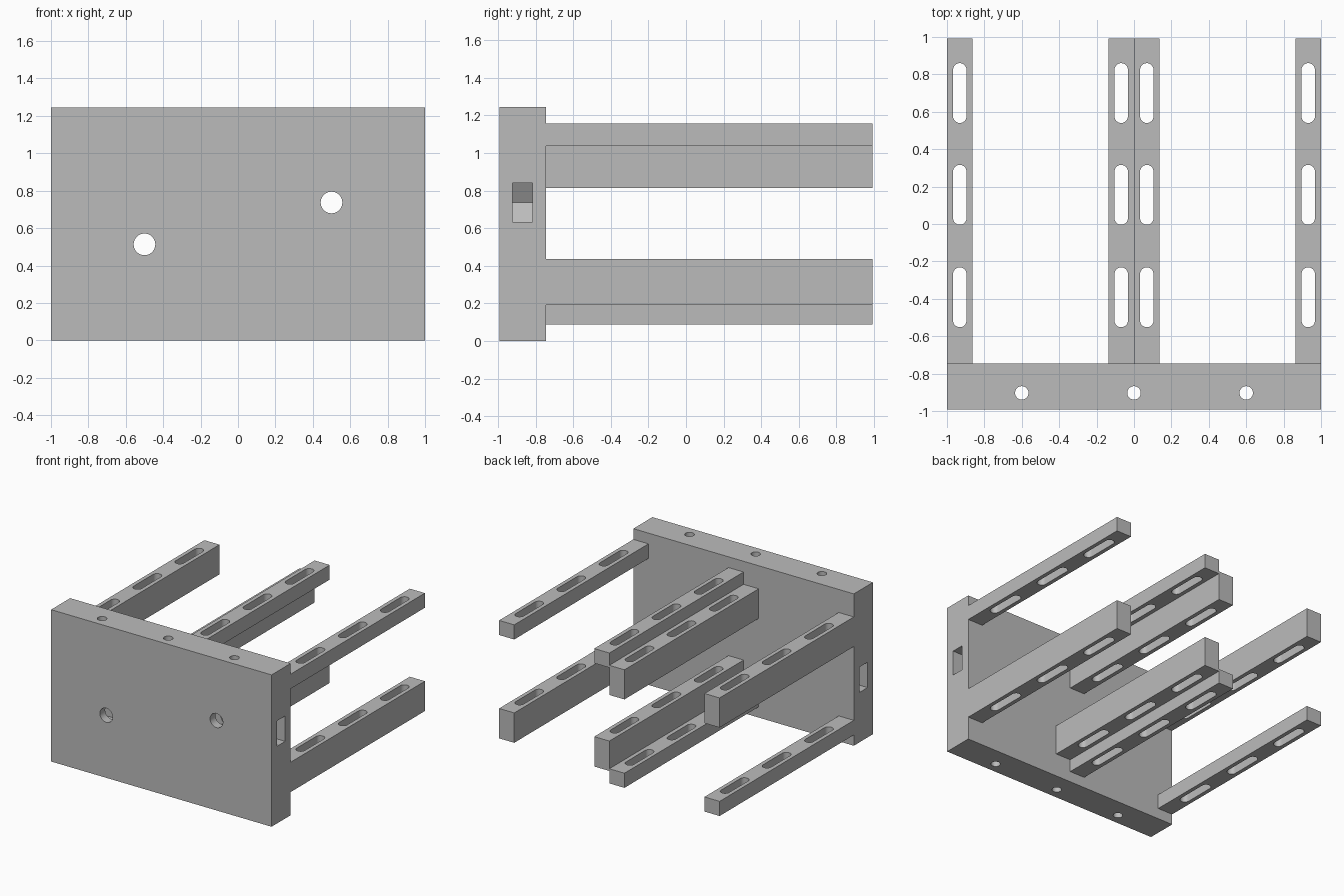
import bpy, bmesh, math
from mathutils import Matrix

if "Cube" in bpy.data.objects:
    bpy.data.objects.remove(bpy.data.objects["Cube"])

Y0, Y1, Y2 = -0.993, -0.746, 0.993   # plate front, plate back, bar ends
H = 1.245                            # plate height

grey = bpy.data.materials.new("plain_grey")
grey.diffuse_color = (0.5, 0.5, 0.5, 1)
grey.use_nodes = True
grey.node_tree.nodes["Principled BSDF"].inputs["Base Color"].default_value = grey.diffuse_color


def prism(name, profile, low, high, axis="z"):
    """Extrude a closed 2D profile: (x, y) along z, or (x, z) along y."""
    bm = bmesh.new()
    face = bm.faces.new([bm.verts.new((a, b, low)) for a, b in profile])
    top = bmesh.ops.extrude_face_region(bm, geom=[face])["geom"]
    bmesh.ops.translate(bm, vec=(0, 0, high - low),
                        verts=[v for v in top if isinstance(v, bmesh.types.BMVert)])
    if axis == "y":
        swap = Matrix(((1, 0, 0, 0), (0, 0, 1, 0), (0, 1, 0, 0), (0, 0, 0, 1)))
        bmesh.ops.transform(bm, matrix=swap, verts=bm.verts)
    bmesh.ops.recalc_face_normals(bm, faces=bm.faces)
    mesh = bpy.data.meshes.new(name)
    bm.to_mesh(mesh)
    bm.free()
    mesh.materials.append(grey)
    obj = bpy.data.objects.new(name, mesh)
    bpy.context.collection.objects.link(obj)
    return obj


def rect(x0, x1, y0, y1):
    return [(x0, y0), (x1, y0), (x1, y1), (x0, y1)]


def arc(cx, cy, r, start, end, n):
    return [(cx + r * math.cos(start + (end - start) * i / n),
             cy + r * math.sin(start + (end - start) * i / n)) for i in range(n + 1)]


def circle(cx, cy, r, n=32):
    return arc(cx, cy, r, 0, math.tau, n)[:-1]


def cut(obj, cutter):
    cutter.hide_render = True
    mod = obj.modifiers.new("cut", "BOOLEAN")
    mod.operation, mod.solver, mod.object = "DIFFERENCE", "EXACT", cutter
    bpy.context.view_layer.objects.active = obj
    bpy.ops.object.modifier_apply(modifier=mod.name)
    bpy.data.objects.remove(cutter)


def shade(obj):
    bpy.ops.object.select_all(action="DESELECT")
    obj.select_set(True)
    bpy.context.view_layer.objects.active = obj
    bpy.ops.object.shade_smooth_by_angle(angle=math.radians(30))


# Front plate with vertical screw holes
plate = prism("front_plate", rect(-1, 1, Y0, Y1), 0, H)
for x in (-0.6, 0, 0.6):
    cut(plate, prism("screw_cutter", circle(x, -0.903, 0.036), -0.1, H + 0.1))

# Bolt holes, each with a hexagon nut pocket open to the side
for side, z in ((1, 0.737), (-1, 0.513)):
    f = 0.104                          # half the distance across the flats
    r = f / math.cos(math.pi / 6)
    pocket = [(side * x, z + dz) for x, dz in
              ((1.1, -f), (1.1, f), (0.5 - r / 2, f), (0.5 - r, 0), (0.5 - r / 2, -f))]
    cut(plate, prism("pocket_cutter", pocket, -0.924, -0.817, "y"))
    cut(plate, prism("bolt_cutter", circle(side * 0.5, z, 0.058), Y0 - 0.1, Y1 + 0.1, "y"))
shade(plate)

# Slotted bars: thin and tall ones alternate between the two sides
W = 0.137
bars = {
    "left": ((0.813, 1.056), (0.088, 0.208)),
    "right": ((1.037, 1.157), (0.19, 0.435)),
}
for side, levels in bars.items():
    starts = {"outer": -1, "inner": -W} if side == "left" else {"inner": 0, "outer": 1 - W}
    for place, x in starts.items():
        for level, (z0, z1) in zip(("upper", "lower"), levels):
            bar = prism(f"{side}_{place}_{level}_bar", rect(x, x + W, Y1, Y2), z0, z1)
            cx, r = x + W / 2, 0.036
            for y in (-0.392, 0.156, 0.7):
                slot = (arc(cx, y + 0.124, r, 0, math.pi, 16)
                        + arc(cx, y - 0.124, r, math.pi, math.tau, 16))
                cut(bar, prism("slot_cutter", slot, z0 - 0.1, z1 + 0.1))
            shade(bar)
